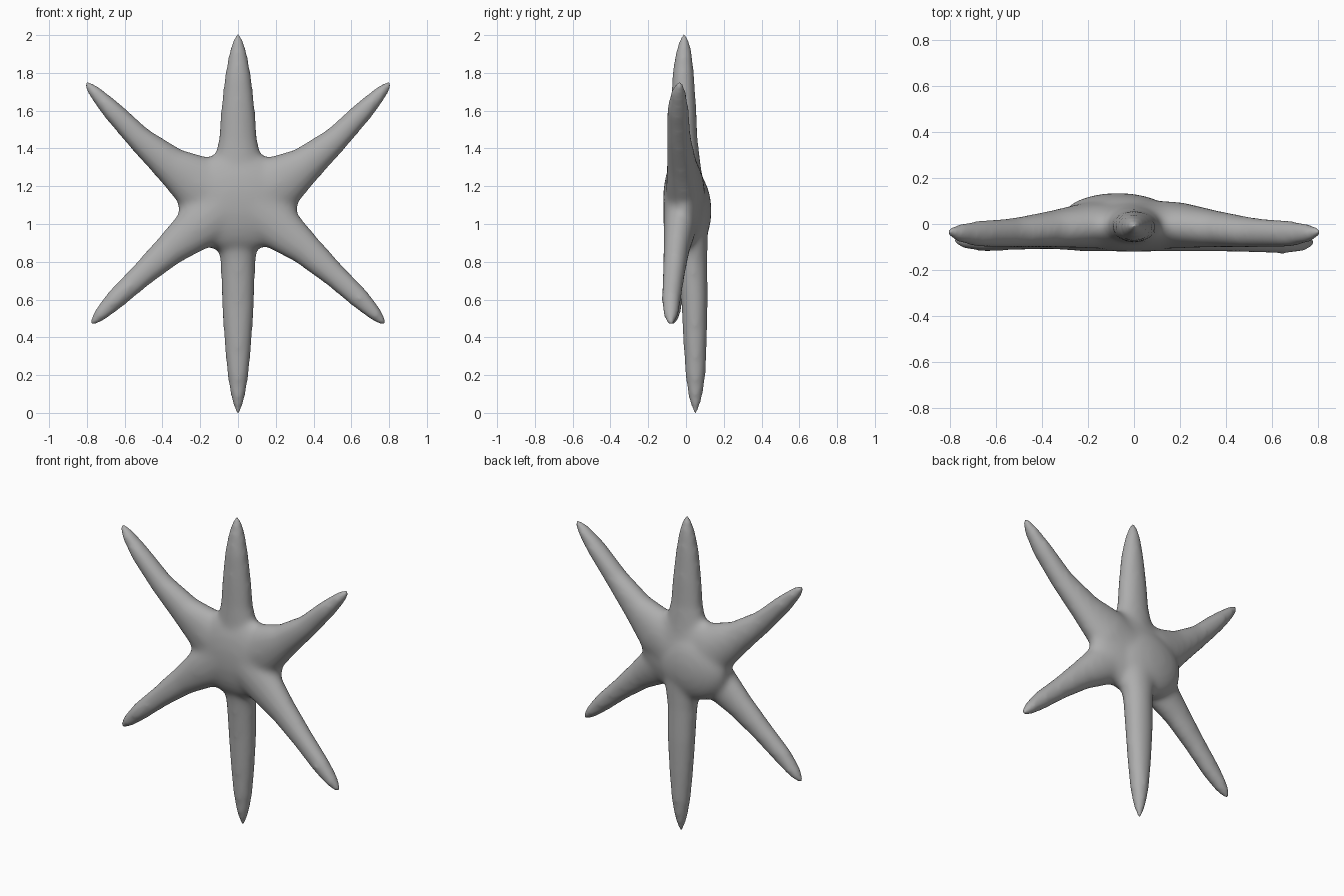
import bpy, bmesh, math
from mathutils import Vector

if "Cube" in bpy.data.objects:
    bpy.data.objects.remove(bpy.data.objects["Cube"])

SIDES = 20
bm = bmesh.new()

def arm(rows):
    """Loft ellipses along rows of (x, z, y, half_width, half_depth)."""
    pts = [Vector((r[0], r[2], r[1])) for r in rows]
    rings = []
    for i, r in enumerate(rows):
        d = pts[min(i + 1, len(pts) - 1)] - pts[max(i - 1, 0)]
        d.y = 0
        side = d.normalized().cross(Vector((0, 1, 0)))
        rings.append([bm.verts.new(pts[i] + side * r[3] * math.cos(a) + Vector((0, r[4] * math.sin(a), 0)))
                      for a in (2 * math.pi * k / SIDES for k in range(SIDES))])
    for a, b in zip(rings, rings[1:]):
        for k in range(SIDES):
            n = (k + 1) % SIDES
            bm.faces.new((a[k], a[n], b[n], b[k]))
    bm.faces.new(rings[0][::-1])
    bm.faces.new(rings[-1])

# Top and bottom arms
arm([(0, 1.1, 0, .17, .11), (0, 1.3, -.005, .135, .085), (0, 1.45, -.01, .103, .072), (0, 1.6, -.012, .092, .068),
     (0, 1.78, -.015, .072, .06), (0, 1.9, -.012, .05, .046), (0, 1.98, -.01, .027, .027), (0, 2.015, -.01, .008, .008)])
arm([(0, 1.15, .0, .17, .11), (0, .95, .025, .12, .092), (0, .8, .035, .093, .08), (0, .6, .045, .088, .072),
     (0, .4, .048, .076, .065), (0, .2, .05, .058, .055), (0, .08, .05, .038, .038), (0, .02, .05, .022, .022),
     (0, -.022, .05, .006, .006)])
# Side arms, mirrored left and right
for s in (1, -1):
    arm([(0, 1.1, 0, .17, .11), (.2 * s, 1.205, -.005, .16, .1), (.36 * s, 1.315, -.022, .1, .08),
         (.52 * s, 1.45, -.038, .07, .066), (.67 * s, 1.605, -.043, .055, .06), (.76 * s, 1.7, -.04, .037, .042),
         (.80 * s, 1.742, -.035, .021, .022), (.815 * s, 1.762, -.033, .006, .006)])
    y = 0 if s > 0 else .01
    arm([(0, 1.15, -.01, .17, .11), (.2 * s, .995, -.03, .13, .09), (.36 * s, .865, -.05 + y, .089, .07),
         (.51 * s, .73, -.065 + y, .067, .06), (.65 * s, .6, -.078 + y, .056, .053), (.73 * s, .52, -.08 + y, .039, .042),
         (.77 * s, .478, -.08 + y, .021, .024), (.79 * s, .458, -.08 + y, .006, .006)])

# Central disc, with a broad low hump on the back
for c, size in (((0, -.01, 1.12), (.32, .112, .27)), ((-.07, .03, 1.07), (.24, .105, .21))):
    v = bmesh.ops.create_uvsphere(bm, u_segments=32, v_segments=16, radius=1)["verts"]
    bmesh.ops.scale(bm, vec=size, verts=v)
    bmesh.ops.translate(bm, vec=c, verts=v)

bmesh.ops.recalc_face_normals(bm, faces=bm.faces)
mesh = bpy.data.meshes.new("starfish_body")
bm.to_mesh(mesh)
bm.free()
star = bpy.data.objects.new("starfish_body", mesh)
bpy.context.collection.objects.link(star)

# Darker grey skin
skin = bpy.data.materials.new("grey_skin")
skin.diffuse_color = (.42, .42, .42, 1)
skin.use_nodes = True
skin.node_tree.nodes["Principled BSDF"].inputs["Base Color"].default_value = skin.diffuse_color
mesh.materials.append(skin)

# Fuse the arms into one skin and soften the joins
rem = star.modifiers.new("fuse", "REMESH")
rem.mode = "VOXEL"
rem.voxel_size = .013
rem.use_smooth_shade = True
sm = star.modifiers.new("soften", "SMOOTH")
sm.factor = .5
sm.iterations = 28
